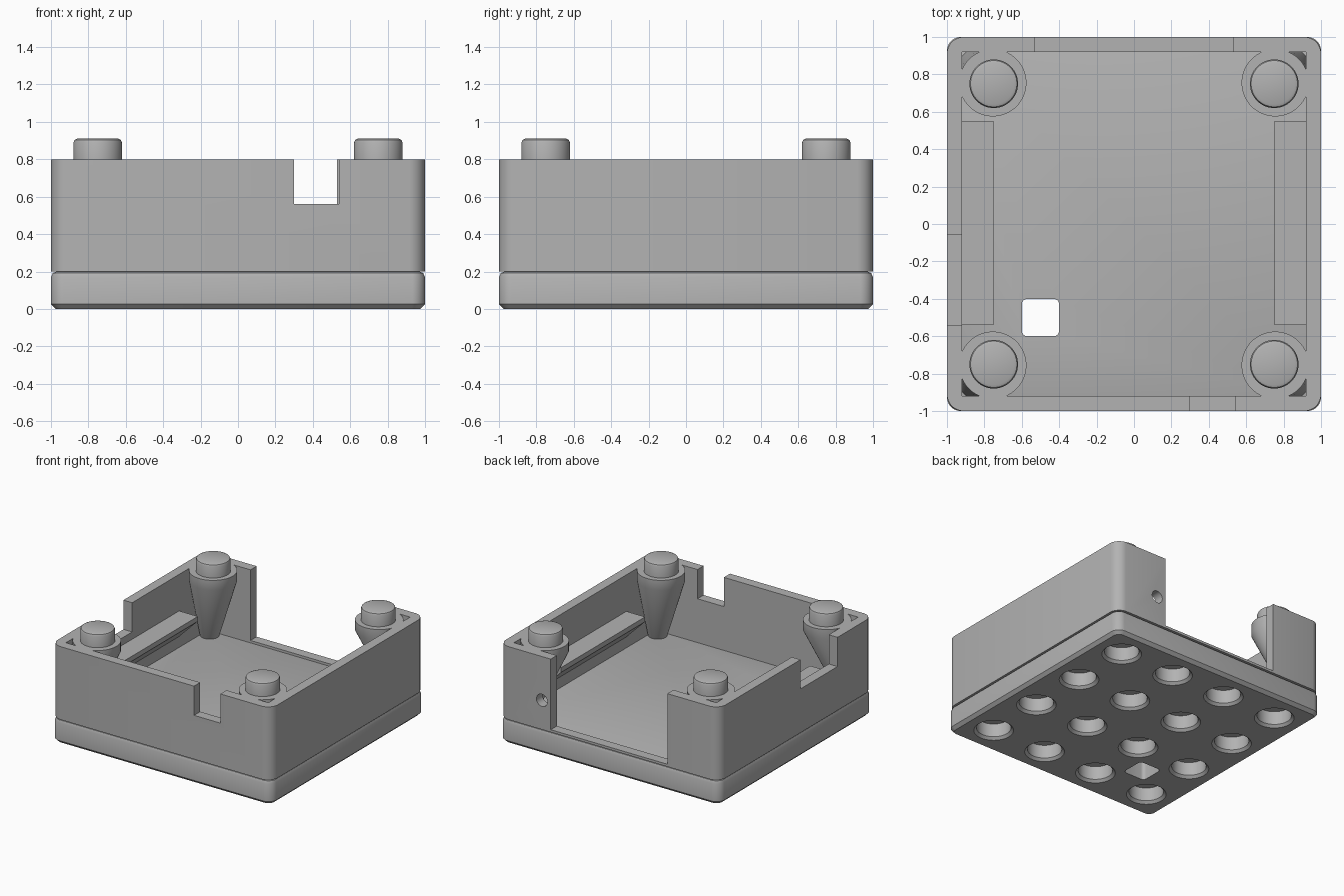
import bpy, bmesh, math

cube = bpy.data.objects.get("Cube")
if cube:
    bpy.data.objects.remove(cube, do_unlink=True)

grey = bpy.data.materials.new("plain grey")
grey.use_nodes = True
colour = (0.448, 0.448, 0.448, 1)
grey.diffuse_color = colour
grey.node_tree.nodes["Principled BSDF"].inputs["Base Color"].default_value = colour


def outline(cx, cy, hx, hy, r, steps):
    """Rounded rectangle points, or a circle when r equals the half size."""
    pts = []
    for q, (sx, sy) in enumerate([(1, 1), (-1, 1), (-1, -1), (1, -1)]):
        for i in range(steps):
            a = math.pi / 2 * (q + (i + 0.5) / steps)
            pts.append((cx + sx * (hx - r) + r * math.cos(a),
                        cy + sy * (hy - r) + r * math.sin(a)))
    return pts


def loft(name, layers, steps=8):
    """Closed solid through layers of (cx, cy, hx, hy, r, z), bottom to top."""
    bm = bmesh.new()
    rings = [[bm.verts.new((x, y, z)) for x, y in outline(cx, cy, hx, hy, r, steps)]
             for cx, cy, hx, hy, r, z in layers]
    for a, b in zip(rings, rings[1:]):
        for i in range(len(a)):
            j = (i + 1) % len(a)
            bm.faces.new((a[i], a[j], b[j], b[i]))
    bm.faces.new(rings[0][::-1])
    bm.faces.new(rings[-1])
    mesh = bpy.data.meshes.new(name)
    bm.to_mesh(mesh)
    bm.free()
    mesh.materials.append(grey)
    obj = bpy.data.objects.new(name, mesh)
    bpy.context.collection.objects.link(obj)
    return obj


def round_loft(name, layers):
    """Loft of circles given as (cx, cy, r, z)."""
    return loft(name, [(x, y, r, r, r, z) for x, y, r, z in layers], 10)


def box(name, x0, x1, y0, y1, z0, z1):
    side = ((x0 + x1) / 2, (y0 + y1) / 2, (x1 - x0) / 2, (y1 - y0) / 2, 0)
    return loft(name, [side + (z0,), side + (z1,)], 1)


def cut(obj, cutter):
    cutter.hide_render = True
    mod = obj.modifiers.new("cut", "BOOLEAN")
    mod.operation = "DIFFERENCE"
    mod.solver = "EXACT"
    mod.object = cutter
    bpy.context.view_layer.objects.active = obj
    bpy.ops.object.modifier_apply(modifier=mod.name)
    bpy.data.objects.remove(cutter, do_unlink=True)


parts = []

# Base plate: chamfered below, rounded above
base_profile = [(0.025, 0), (0, 0.025), (0, 0.17), (0.009, 0.191), (0.03, 0.2)]
base = loft("base_plate", [(0, 0, 1 - i, 1 - i, 0.075 - i, z) for i, z in base_profile])
parts.append(base)

# Sockets in the underside
for ix in range(4):
    for iy in range(4):
        x, y = ix * 0.5 - 0.75, iy * 0.5 - 0.75
        cut(base, round_loft("socket_cutter", [(x, y, 0.16, -0.01), (x, y, 0.13, 0.02),
                                               (x, y, 0.13, 0.13)]))
# Rounded square opening through the floor
cut(base, loft("floor_hole_cutter", [(-0.5, -0.5, 0.1, 0.1, 0.03, z) for z in (-0.1, 0.3)]))

# Walls with their openings
walls = loft("walls", [(0, 0, 1, 1, 0.09, z) for z in (0.2, 0.8)])
cut(walls, box("inside_cutter", -0.92, 0.92, -0.92, 0.92, 0.1, 0.9))
cut(walls, box("back_opening_cutter", -0.53, 0.53, 0.85, 1.1, 0.22, 0.9))
cut(walls, box("front_notch_cutter", 0.3, 0.54, -1.1, -0.85, 0.56, 0.9))
cut(walls, box("side_notch_cutter", -1.1, -0.85, -0.54, -0.06, 0.56, 0.9))
bpy.ops.mesh.primitive_cylinder_add(vertices=24, radius=0.05, depth=0.3,
                                    location=(0.61, 0.96, 0.44),
                                    rotation=(math.pi / 2, 0, 0))
cut(walls, bpy.context.object)
parts.append(walls)

# Corner posts leaning into the corners, each with a stud on top
for sx, side in ((1, "left"), (-1, "right")):
    for sy, end in ((1, "back"), (-1, "front")):
        x, y = sx * 0.755, sy * 0.755
        parts.append(round_loft(f"{end}_{side}_post", [
            (sx * 0.86, sy * 0.86, 0.07, 0.19), (x, y, 0.18, 0.72), (x, y, 0.18, 0.8)]))
        x, y = sx * 0.75, sy * 0.75
        parts.append(round_loft(f"{end}_{side}_stud", [
            (x, y, 0.13, 0.78), (x, y, 0.13, 0.89),
            (x, y, 0.124, 0.904), (x, y, 0.11, 0.91)]))

    # Side shelf with a sloping underside
    parts.append(loft(f"{side}_shelf", [
        (sx * 0.93, 0.005, 0.01, 0.545, 0, 0.29),
        (sx * 0.845, 0.005, 0.095, 0.545, 0, 0.46),
        (sx * 0.845, 0.005, 0.095, 0.545, 0, 0.5)], 1))

# Smooth the rounded surfaces and keep the edges crisp
bpy.ops.object.select_all(action="DESELECT")
for obj in parts:
    obj.select_set(True)
bpy.context.view_layer.objects.active = base
bpy.ops.object.shade_smooth_by_angle(angle=math.radians(30))
